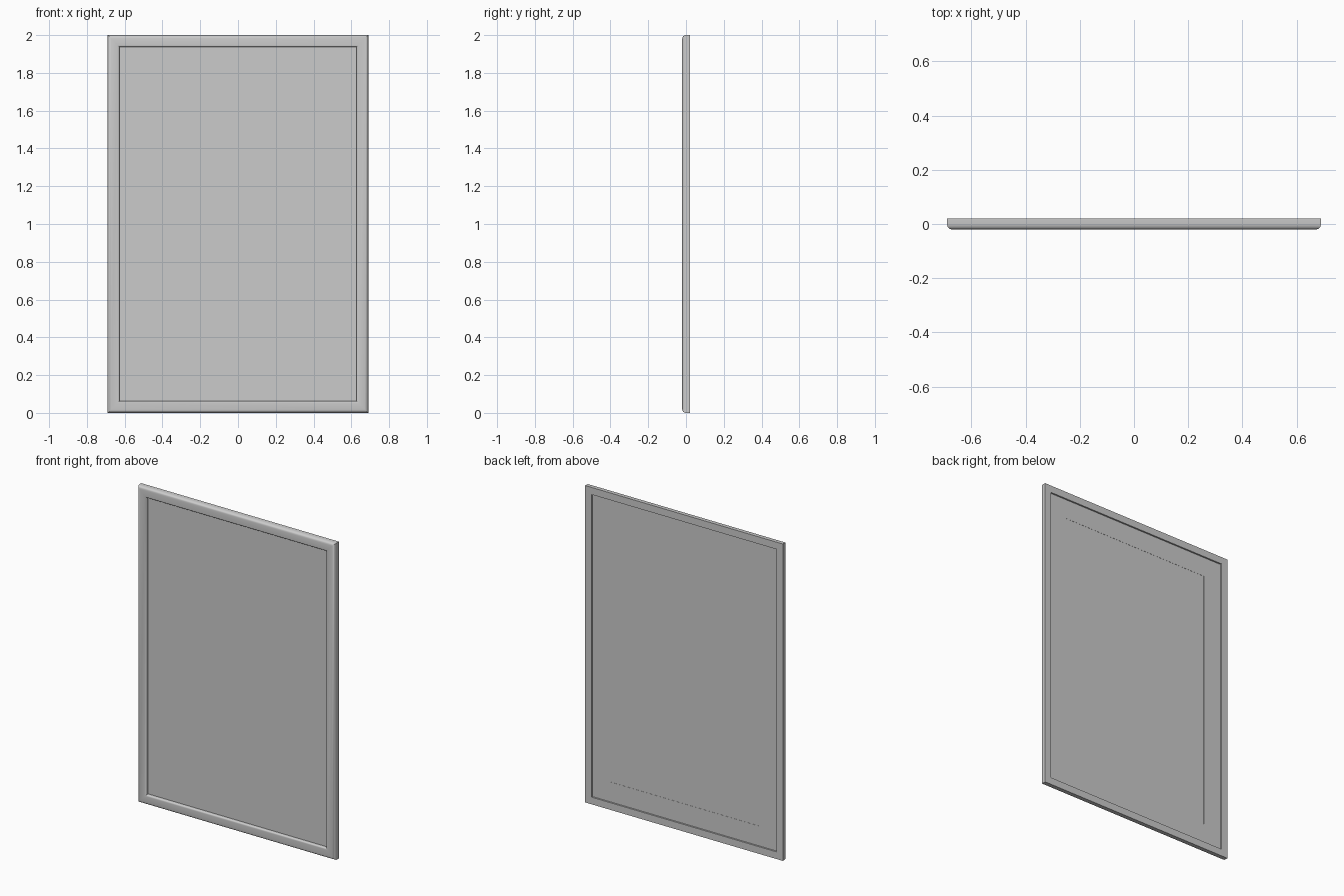
import bpy, bmesh, math

cube = bpy.data.objects.get("Cube")
if cube:
    bpy.data.objects.remove(cube, do_unlink=True)

HALF_W, HEIGHT, HALF_D = 0.69, 2.0, 0.02

grey = bpy.data.materials.new("plain_grey")
grey.use_nodes = True
colour = (0.6, 0.6, 0.6, 1)
grey.diffuse_color = colour
grey.node_tree.nodes["Principled BSDF"].inputs["Base Color"].default_value = colour


def arc(ci, cy, ri, ry, start, end, steps=4):
    """Elliptical arc of (inset, y) points."""
    points = []
    for k in range(steps + 1):
        a = math.radians(start + (end - start) * k / steps)
        points.append((ci + ri * math.cos(a), cy + ry * math.sin(a)))
    return points


def rectangular_sweep(name, profile, closed):
    """Sweep (inset, y) points around the mitred outline of the frame."""
    bm = bmesh.new()
    rings = []
    for inset, y in profile:
        x, low, high = HALF_W - inset, inset, HEIGHT - inset
        corners = ((-x, low), (x, low), (x, high), (-x, high))
        rings.append([bm.verts.new((cx, y, cz)) for cx, cz in corners])
    pairs = list(zip(rings, rings[1:]))
    if closed:
        pairs.append((rings[-1], rings[0]))
    else:
        bm.faces.new(rings[0])
        bm.faces.new(rings[-1])
    for a, b in pairs:
        for i in range(4):
            j = (i + 1) % 4
            bm.faces.new((a[i], a[j], b[j], b[i]))
    bmesh.ops.recalc_face_normals(bm, faces=bm.faces)
    mesh = bpy.data.meshes.new(name)
    bm.to_mesh(mesh)
    bm.free()
    mesh.materials.append(grey)
    obj = bpy.data.objects.new(name, mesh)
    bpy.context.collection.objects.link(obj)
    bpy.ops.object.select_all(action='DESELECT')
    obj.select_set(True)
    bpy.context.view_layer.objects.active = obj
    bpy.ops.object.shade_smooth_by_angle(angle=math.radians(30))
    return obj


# Moulded border: rounded outer front edge, eased inner lip, rebate at the back
RABBET, LIP = 0.045, 0.063
moulding = [(0, HALF_D), (RABBET, HALF_D), (RABBET, 0), (LIP, 0)]
moulding += arc(LIP - 0.011, -0.01, 0.011, 0.01, 0, -90)
moulding += arc(0.018, 0, 0.018, HALF_D, -90, -180)
rectangular_sweep("frame_moulding", moulding, closed=True)

# Flat panel seated in the rebate, with a very shallow field on its back
panel = [(RABBET, 0), (RABBET, 0.01), (0.17, 0.01), (0.17, 0.009)]
rectangular_sweep("picture_panel", panel, closed=False)
